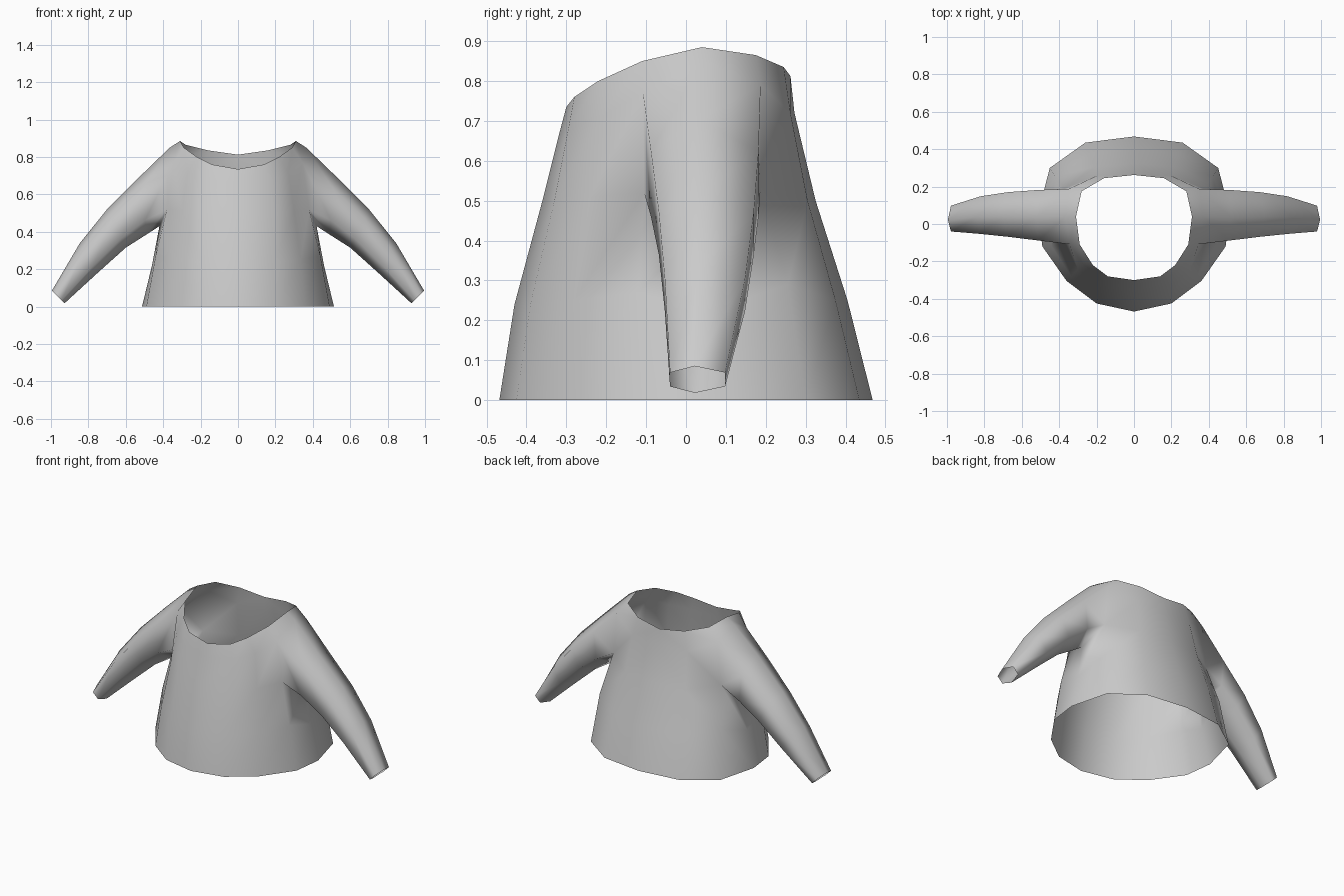
import bpy, bmesh

if "Cube" in bpy.data.objects:
    bpy.data.objects.remove(bpy.data.objects["Cube"])

cloth = bpy.data.materials.new("grey_cloth")
cloth.diffuse_color = (0.6, 0.6, 0.6, 1)
cloth.use_nodes = True
cloth.node_tree.nodes["Principled BSDF"].inputs["Base Color"].default_value = cloth.diffuse_color

# Half-body columns run from front centre round the right side to back centre.
# Rows: hem, waist, chest (armhole bottom), shoulder (armhole top), neck.
columns = [
    [(0, -.468, 0), (0, -.43, .24), (0, -.36, .50), (0, -.32, .66), (0, -.30, .735)],
    [(.20, -.425, 0), (.195, -.39, .24), (.19, -.33, .50), (.17, -.295, .68), (.14, -.28, .76)],
    [(.36, -.305, 0), (.335, -.28, .25), (.30, -.24, .51), (.27, -.215, .71), (.22, -.22, .80)],
    [(.49, -.12, 0), (.44, -.12, .27), (.38, -.105, .52), (.345, -.108, .77), (.29, -.11, .85)],
    [(.513, .06, 0), (.46, .05, .22), (.42, .04, .43), (.365, .04, .85), (.31, .04, .885)],
    [(.45, .30, 0), (.42, .255, .29), (.375, .187, .53), (.35, .187, .79), (.28, .175, .865)],
    [(.26, .435, 0), (.24, .375, .25), (.21, .305, .50), (.19, .262, .72), (.16, .245, .835)],
    [(0, .468, 0), (0, .405, .25), (0, .325, .50), (0, .272, .72), (0, .262, .812)],
]

# Sleeve rings: top (x, z), bottom (x, z), front y, back y
sleeve = [
    ((.52, .70), (.49, .385), -.088, .182),
    ((.70, .52), (.60, .315), -.068, .170),
    ((.845, .34), (.745, .185), -.053, .148),
    ((.995, .085), (.927, .018), -.04, .098),
]

bm = bmesh.new()
grid = [[bm.verts.new(p) for p in col] for col in columns]

# Body panels, leaving the armhole open
for c in range(7):
    for r in range(4):
        if r == 2 and c in (3, 4):
            continue
        bm.faces.new((grid[c][r], grid[c + 1][r], grid[c + 1][r + 1], grid[c][r + 1]))

# Sleeve, six-sided, growing out of the armhole
ring = [grid[4][3], grid[3][3], grid[3][2], grid[4][2], grid[5][2], grid[5][3]]
for top, bottom, front, back in sleeve:
    mid = front + (back - front) * .45
    new = []
    for y, t in ((mid, 0), (front, .24), (front, .76), (mid, 1), (back, .76), (back, .24)):
        x, z = (a + (b - a) * t for a, b in zip(top, bottom))
        new.append(bm.verts.new((x, y, z)))
    for i in range(6):
        j = (i + 1) % 6
        bm.faces.new((ring[i], ring[j], new[j], new[i]))
    ring = new

# Mirror to the left side
copy = bmesh.ops.duplicate(bm, geom=bm.verts[:] + bm.edges[:] + bm.faces[:])["geom"]
for v in (g for g in copy if isinstance(g, bmesh.types.BMVert)):
    v.co.x *= -1
bmesh.ops.reverse_faces(bm, faces=[g for g in copy if isinstance(g, bmesh.types.BMFace)])
bmesh.ops.remove_doubles(bm, verts=bm.verts[:], dist=.001)
bmesh.ops.recalc_face_normals(bm, faces=bm.faces[:])

# Make sure the open shell faces outwards
bm.normal_update()
if sum(f.normal.dot(f.calc_center_median() * f.calc_area()) for f in bm.faces) < 0:
    bmesh.ops.reverse_faces(bm, faces=bm.faces[:])

for f in bm.faces:
    f.smooth = True
mesh = bpy.data.meshes.new("sweater")
bm.to_mesh(mesh)
bm.free()
mesh.materials.append(cloth)
bpy.context.collection.objects.link(bpy.data.objects.new("sweater", mesh))
